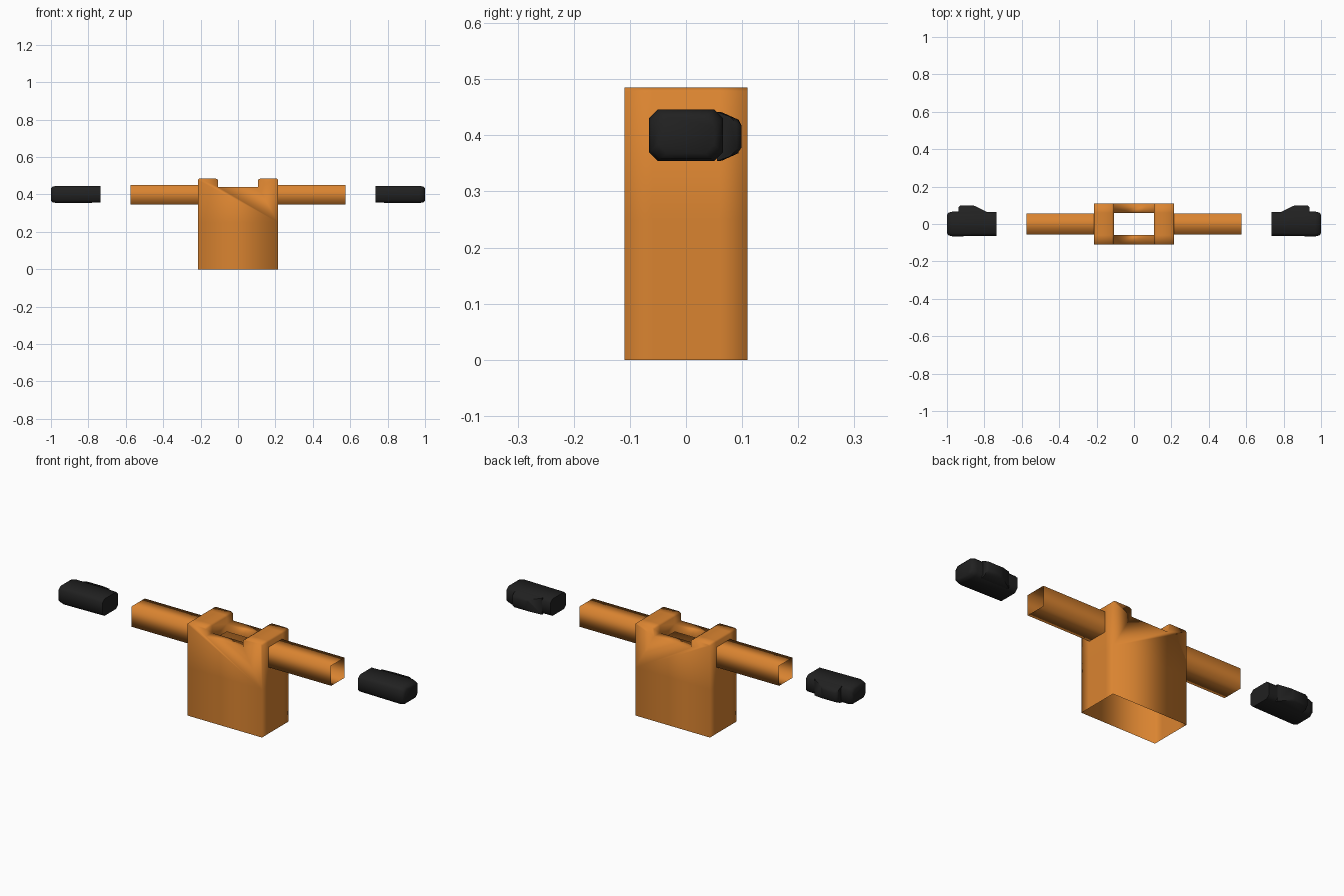
import bpy, bmesh

if "Cube" in bpy.data.objects:
    bpy.data.objects.remove(bpy.data.objects["Cube"])

def material(name, rgb):
    m = bpy.data.materials.new(name)
    m.diffuse_color = (*rgb, 1)
    m.use_nodes = True
    m.node_tree.nodes["Principled BSDF"].inputs["Base Color"].default_value = m.diffuse_color
    return m

ORANGE = material("orange cloth", (0.70, 0.23, 0.03))
BLACK = material("black glove", (0.015, 0.015, 0.015))

def finish(bm, name, mat, smooth=True):
    bmesh.ops.recalc_face_normals(bm, faces=bm.faces)
    me = bpy.data.meshes.new(name)
    bm.to_mesh(me)
    bm.free()
    ob = bpy.data.objects.new(name, me)
    bpy.context.collection.objects.link(ob)
    me.materials.append(mat)
    for p in me.polygons:
        p.use_smooth = smooth
    return ob

def smooth_by_angle(ob, angle):
    bpy.ops.object.select_all(action='DESELECT')
    ob.select_set(True)
    bpy.context.view_layer.objects.active = ob
    bpy.ops.object.shade_smooth_by_angle(angle=angle)

# Torso: side and shoulder outline swept front to back, open at hem and neck
half = [(0.215, 0), (0.215, 0.25), (0.215, 0.478), (0.207, 0.485),
        (0.118, 0.485), (0.107, 0.478), (0.107, 0.44)]
path = [(-x, z) for x, z in half] + half[::-1]
rows = [-0.11, -0.06, 0.06, 0.11]
bm = bmesh.new()
grid = [[bm.verts.new((x, y, z)) for x, z in path] for y in rows]
neck = len(half) - 1
for r in range(3):
    for i in range(len(path) - 1):
        if r == 1 and i == neck:
            continue  # neck opening
        bm.faces.new((grid[r][i], grid[r][i + 1], grid[r + 1][i + 1], grid[r + 1][i]))
for row in (grid[0], grid[3]):
    bm.faces.new((row[0], row[1], row[-2], row[-1]))
    bm.faces.new(row[1:-1])
# Inner lip of the neck opening
ring = [grid[1][neck], grid[1][neck + 1], grid[2][neck + 1], grid[2][neck]]
low = [bm.verts.new((v.co.x, v.co.y, v.co.z - 0.04)) for v in ring]
for i in range(4):
    j = (i + 1) % 4
    bm.faces.new((ring[i], ring[j], low[j], low[i]))
finish(bm, "torso", ORANGE)

for side, label in ((-1, "left"), (1, "right")):
    # Sleeve: square tube open at the cuff
    bm = bmesh.new()
    ends = [[bm.verts.new((side * x, y, z)) for y, z in
             ((-0.055, 0.345), (0.055, 0.345), (0.055, 0.45), (-0.055, 0.45))]
            for x in (0.212, 0.576)]
    for i in range(4):
        j = (i + 1) % 4
        bm.faces.new((ends[0][i], ends[0][j], ends[1][j], ends[1][i]))
    finish(bm, label + "_sleeve", ORANGE)

    # Hand: chamfered cross-sections from wrist to fingertips
    bm = bmesh.new()
    loops = []
    for x, hy, hz in ((0.736, 0.064, 0.044), (0.97, 0.066, 0.046),
                      (0.992, 0.061, 0.042), (1.0, 0.05, 0.032)):
        c = 0.016
        sec = [(hy - c, hz), (hy, hz - c), (hy, c - hz), (hy - c, -hz),
               (c - hy, -hz), (-hy, c - hz), (-hy, hz - c), (c - hy, hz)]
        loops.append([bm.verts.new((side * x, y, 0.4 + z)) for y, z in sec])
    for a, b in zip(loops, loops[1:]):
        for i in range(8):
            j = (i + 1) % 8
            bm.faces.new((a[i], a[j], b[j], b[i]))
    bm.faces.new(loops[0])
    bm.faces.new(loops[-1])
    smooth_by_angle(finish(bm, label + "_hand", BLACK), 0.9)

    # Thumb: wedge rising from the wrist along the back of the hand
    bm = bmesh.new()
    outline = [(0.785, 0.055), (0.785, 0.064), (0.845, 0.094), (0.86, 0.099),
               (0.93, 0.099), (0.938, 0.09), (0.938, 0.055)]
    def taper(y):
        return 0.044 - max(0, y - 0.062) * 0.45
    top = [bm.verts.new((side * x, y, 0.398 + taper(y))) for x, y in outline]
    bot = [bm.verts.new((side * x, y, 0.398 - taper(y))) for x, y in outline]
    n = len(outline)
    bm.faces.new(top)
    bm.faces.new(bot)
    for i in range(n):
        j = (i + 1) % n
        bm.faces.new((top[i], top[j], bot[j], bot[i]))
    edges = [e for e in bm.edges if all(v.co.y > 0.09 for v in e.verts)
             and abs(e.verts[0].co.z - e.verts[1].co.z) < 0.01]
    bmesh.ops.bevel(bm, geom=edges, offset=0.008, segments=1, affect='EDGES')
    smooth_by_angle(finish(bm, label + "_thumb", BLACK), 0.9)
